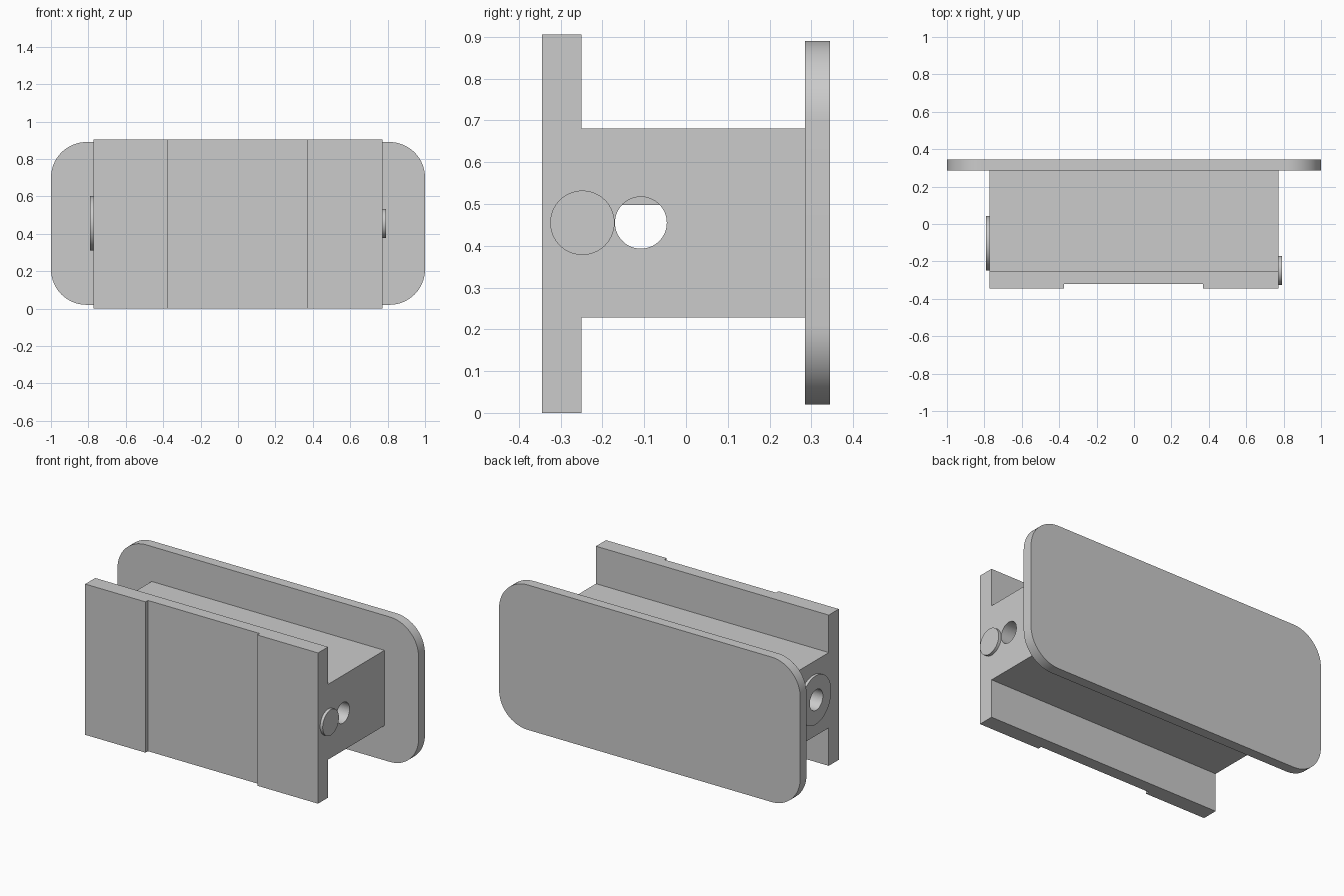
import bpy, bmesh, math

cube = bpy.data.objects.get("Cube")
if cube:
    bpy.data.objects.remove(cube)

GREY = (0.6, 0.6, 0.6, 1)
mat = bpy.data.materials.new("plain_grey")
mat.use_nodes = True
mat.diffuse_color = GREY
mat.node_tree.nodes["Principled BSDF"].inputs["Base Color"].default_value = GREY

HOLE_Y, MID_Z, HOLE_R = -0.108, 0.455, 0.062


def prism(name, points, direction):
    """Extrude a closed outline along a direction."""
    bm = bmesh.new()
    face = bm.faces.new([bm.verts.new(p) for p in points])
    top = bmesh.ops.extrude_face_region(bm, geom=[face])["geom"]
    bmesh.ops.translate(bm, vec=direction,
                        verts=[v for v in top if isinstance(v, bmesh.types.BMVert)])
    bmesh.ops.recalc_face_normals(bm, faces=bm.faces)
    mesh = bpy.data.meshes.new(name)
    bm.to_mesh(mesh)
    bm.free()
    obj = bpy.data.objects.new(name, mesh)
    bpy.context.collection.objects.link(obj)
    mesh.materials.append(mat)
    return obj


def box(name, x0, x1, y0, y1, z0, z1):
    outline = [(x0, y0, z0), (x1, y0, z0), (x1, y1, z0), (x0, y1, z0)]
    return prism(name, outline, (0, 0, z1 - z0))


def disc(name, x0, x1, y, radius, sides=64):
    ring = [2 * math.pi * i / sides for i in range(sides)]
    outline = [(x0, y + radius * math.cos(a), MID_Z + radius * math.sin(a)) for a in ring]
    return prism(name, outline, (x1 - x0, 0, 0))


def cut(obj, cutter):
    mod = obj.modifiers.new("cross_hole", "BOOLEAN")
    mod.operation, mod.solver, mod.object = "DIFFERENCE", "EXACT", cutter


def smooth(obj):
    bpy.ops.object.select_all(action="DESELECT")
    obj.select_set(True)
    bpy.context.view_layer.objects.active = obj
    bpy.ops.object.shade_smooth_by_angle(angle=math.radians(30))


# Front plate with a shallow central recess
profile = [(-0.773, -0.25), (-0.773, -0.345), (-0.373, -0.345), (-0.373, -0.322),
           (0.37, -0.322), (0.37, -0.345), (0.773, -0.345), (0.773, -0.25)]
prism("front_plate", [(x, y, 0) for x, y in profile], (0, 0, 0.905))

# Back plate with rounded corners
RADIUS, STEPS = 0.19, 16
corners = [(1, 1), (-1, 1), (-1, -1), (1, -1)]
outline = []
for quarter, (sx, sz) in enumerate(corners):
    for i in range(STEPS + 1):
        a = (quarter + i / STEPS) * math.pi / 2
        outline.append((sx * (1 - RADIUS) + RADIUS * math.cos(a), 0.285,
                        MID_Z + sz * (0.435 - RADIUS) + RADIUS * math.sin(a)))
smooth(prism("back_plate", outline, (0, 0.06, 0)))

# Central block and left-hand washer, drilled right through
body = box("central_block", -0.773, 0.773, -0.25, 0.285, 0.228, 0.68)
washer = disc("washer", -0.79, -0.773, -0.103, 0.146)
drill = disc("hole_cutter", -1.1, 1.1, HOLE_Y, HOLE_R)
drill.hide_render = True
drill.hide_set(True)
for part in (body, washer):
    cut(part, drill)
    smooth(part)

# Small key along the roof of the hole
box("hole_key", -0.4, -0.04, HOLE_Y - 0.055, HOLE_Y + 0.055, 0.497, 0.53)

# Round button on the other end
smooth(disc("end_button", 0.773, 0.79, -0.248, 0.077))
